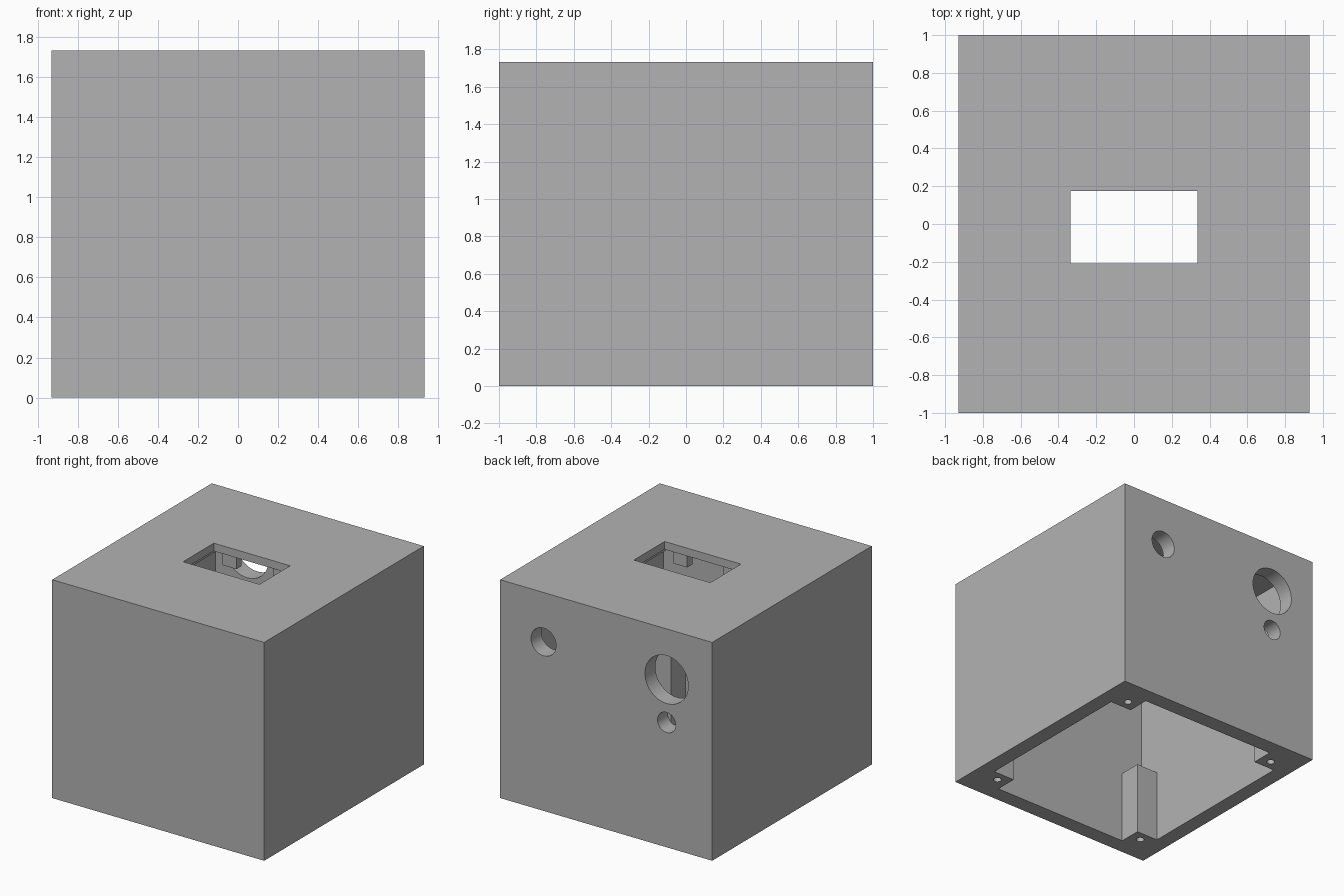
import bpy
import math

cube = bpy.data.objects.get("Cube")
if cube:
    bpy.data.objects.remove(cube, do_unlink=True)

grey = bpy.data.materials.new("plain grey")
grey.use_nodes = True
colour = (0.45, 0.45, 0.45, 1)
grey.diffuse_color = colour
grey.node_tree.nodes["Principled BSDF"].inputs["Base Color"].default_value = colour

W, D, H = 0.93, 1.0, 1.732       # outer half width, half depth, height
IX, IY, CEIL = 0.805, 0.87, 1.61  # inner walls and ceiling


def box(name, low, high):
    centre = [(a + b) / 2 for a, b in zip(low, high)]
    bpy.ops.mesh.primitive_cube_add(size=1, location=centre)
    ob = bpy.context.object
    ob.name = name
    ob.scale = [b - a for a, b in zip(low, high)]
    bpy.ops.object.transform_apply(location=True, rotation=True, scale=True)
    ob.data.materials.append(grey)
    return ob


def rod(name, radius, length, centre, along_y=False):
    bpy.ops.mesh.primitive_cylinder_add(vertices=48, radius=radius, depth=length, location=centre,
                                        rotation=(math.pi / 2 if along_y else 0, 0, 0))
    ob = bpy.context.object
    ob.name = name
    ob.data.materials.append(grey)
    return ob


def combine(target, other, operation):
    mod = target.modifiers.new(operation, 'BOOLEAN')
    mod.operation = operation
    mod.solver = 'EXACT'
    mod.object = other
    bpy.context.view_layer.objects.active = target
    bpy.ops.object.modifier_apply(modifier=mod.name)
    bpy.data.objects.remove(other, do_unlink=True)


# Hollow shell, open underneath
case = box("enclosure", (-W, -D, 0), (W, D, H))
combine(case, box("cavity", (-IX, -IY, -0.1), (IX, IY, CEIL)), 'DIFFERENCE')

# Display window with a wider pocket under its lip
combine(case, box("pocket", (-0.39, -0.41, CEIL - 0.1), (0.39, 0.38, H - 0.063)), 'DIFFERENCE')
combine(case, box("window", (-0.335, -0.21, 1.5), (0.335, 0.175, H + 0.1)), 'DIFFERENCE')

# Round ports through the back wall
for x, z, r in ((0.55, 1.34, 0.11), (-0.53, 1.33, 0.19), (-0.53, 0.99, 0.08)):
    combine(case, rod("port", r, 0.5, (x, D, z), True), 'DIFFERENCE')

for sx in (-1, 1):
    for sy in (-1, 1):
        # Corner screw posts, let into the walls
        xs = sorted((sx * 0.613, sx * (IX + 0.05)))
        ys = sorted((sy * 0.69, sy * (IY + 0.05)))
        combine(case, box("post", (xs[0], ys[0], 0), (xs[1], ys[1], 0.59)), 'UNION')
        combine(case, rod("screw_hole", 0.03, 0.8, (sx * 0.707, sy * 0.77, 0)), 'DIFFERENCE')
        # Retaining tabs beside the window
        xs = sorted((sx * 0.16, sx * 0.28))
        ys = sorted((-0.0175 + sy * 0.225, -0.0175 + sy * 0.29))
        combine(case, box("tab", (xs[0], ys[0], 1.56), (xs[1], ys[1], H - 0.03)), 'UNION')

bpy.ops.object.select_all(action='DESELECT')
case.select_set(True)
bpy.context.view_layer.objects.active = case
bpy.ops.object.shade_smooth_by_angle(angle=math.radians(30))
